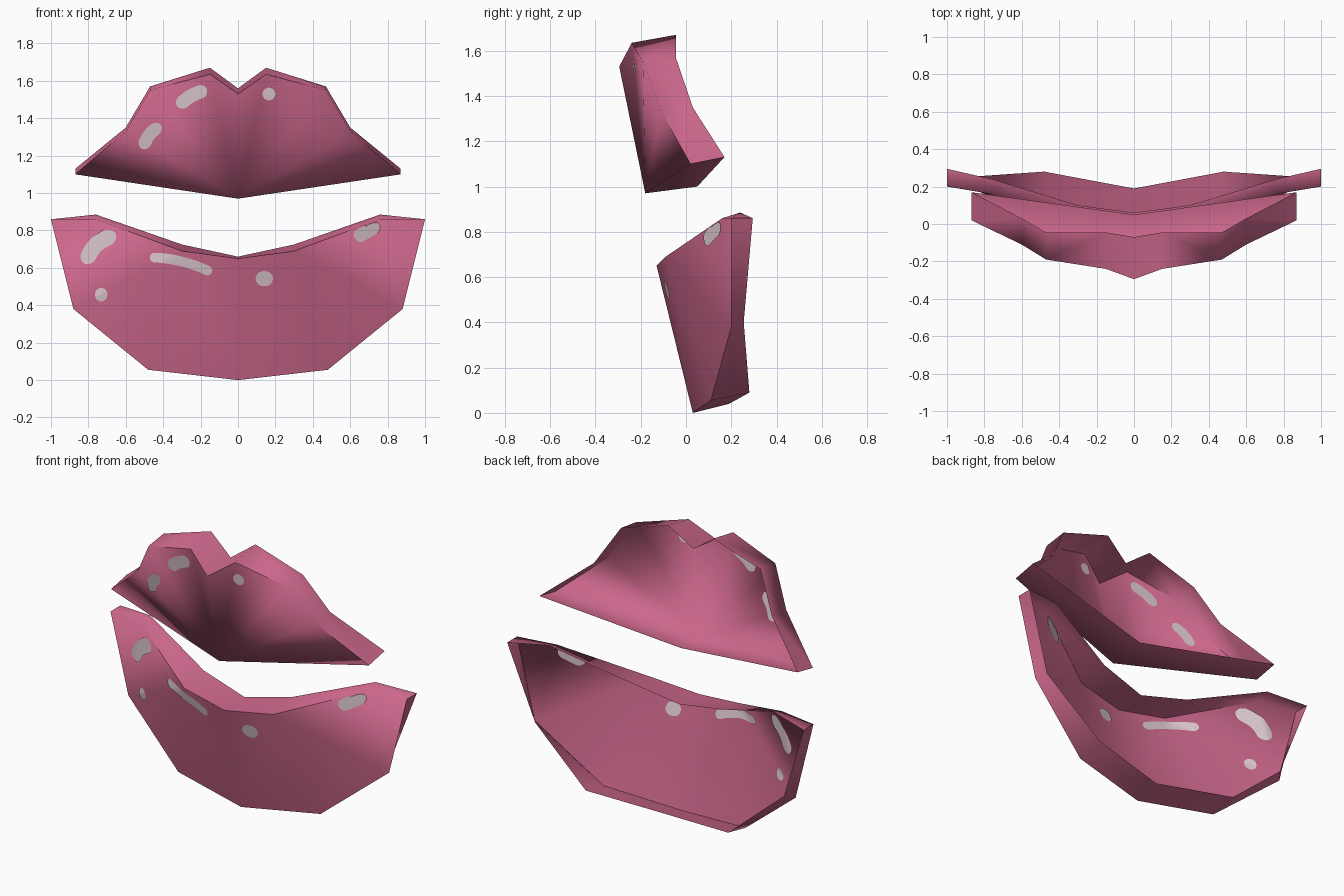
import bpy, bmesh, math
from mathutils import Vector
from mathutils.bvhtree import BVHTree

if "Cube" in bpy.data.objects:
    bpy.data.objects.remove(bpy.data.objects["Cube"])


def material(name, rgb):
    m = bpy.data.materials.new(name)
    m.diffuse_color = (*rgb, 1)
    m.use_nodes = True
    m.node_tree.nodes["Principled BSDF"].inputs["Base Color"].default_value = m.diffuse_color
    return m


PINK = material("lip pink", (0.60, 0.135, 0.262))
GLOSS = material("pale gloss", (0.73, 0.59, 0.63))


def finish(name, bm, mat, angle):
    me = bpy.data.meshes.new(name)
    bm.to_mesh(me)
    ob = bpy.data.objects.new(name, me)
    bpy.context.collection.objects.link(ob)
    me.materials.append(mat)
    bpy.ops.object.select_all(action='DESELECT')
    ob.select_set(True)
    bpy.context.view_layer.objects.active = ob
    bpy.ops.object.shade_smooth_by_angle(angle=math.radians(angle))
    return ob


def lip(name, rows):
    """Shell with a rim, open at the back.
    rows: front top, back top, back bottom, front bottom, from centre to corner; mirrored in x."""
    bm = bmesh.new()
    cache = {}
    back = []

    def vert(p, s):
        key = (p[0] * s + 0.0, p[1], p[2])
        if key not in cache:
            cache[key] = bm.verts.new(key)
        return cache[key]

    def face(points, s):
        vs = list(dict.fromkeys(vert(p, s) for p in points))
        return [bm.faces.new(vs)] if len(vs) > 2 else []

    for s in (1, -1):
        for i in range(len(rows[0]) - 1):
            for k in range(4):
                a, b = rows[k], rows[(k + 1) % 4]
                made = face((a[i], a[i + 1], b[i + 1], b[i]), s)
                if k == 1:
                    back += made
        face([r[-1] for r in rows], s)
    bmesh.ops.recalc_face_normals(bm, faces=bm.faces)
    bmesh.ops.delete(bm, geom=back, context='FACES')
    bmesh.ops.triangulate(bm, faces=bm.faces)
    tree = BVHTree.FromBMesh(bm)
    finish(name, bm, PINK, 82)
    bm.free()
    return tree


# upper lip: cupid's bow on top, single low point at the centre
f_corner, b_corner = (0.87, 0.02, 1.10), (0.87, 0.17, 1.13)
f_low, b_low = (0, -0.18, 0.97), (0, 0.05, 1.0)
upper = lip("upper_lip", [
    [(0, -0.295, 1.53), (0.15, -0.24, 1.635), (0.47, -0.19, 1.55), (0.6, -0.11, 1.33), f_corner],
    [(0, -0.07, 1.56), (0.15, -0.045, 1.67), (0.47, -0.045, 1.57), (0.6, 0.03, 1.35), b_corner],
    [b_low] * 4 + [b_corner],
    [f_low] * 4 + [f_corner],
])

# lower lip: curved bowl
f_side, b_side = (0.88, 0.2, 0.38), (0.84, 0.255, 0.40)
lower = lip("lower_lip", [
    [(0, -0.13, 0.65), (0.3, -0.09, 0.69), (0.76, 0.16, 0.86), (1, 0.2, 0.86)],
    [(0, 0.06, 0.66), (0.3, 0.1, 0.725), (0.76, 0.24, 0.885), (1, 0.295, 0.86)],
    [(0, 0.19, 0.04), (0.48, 0.28, 0.09), b_side, b_side],
    [(0, 0.03, 0), (0.48, 0.11, 0.055), f_side, f_side],
])


def gloss(name, tree, path, width, inner):
    """Thin rounded stroke along a 3-point front-view path, on the outer or inner side of the shell."""
    p0, p1, p2 = (Vector(p) for p in path)
    ctrl = 2 * p1 - (p0 + p2) / 2
    n, m = 20, 8
    bm = bmesh.new()
    grid = []
    for i in range(n + 1):
        t = (1 - math.cos(math.pi * i / n)) / 2
        c = (1 - t) ** 2 * p0 + 2 * t * (1 - t) * ctrl + t * t * p2
        d = (2 * (1 - t) * (ctrl - p0) + 2 * t * (p2 - ctrl)).normalized()
        length = (p2 - p0).length
        end = min(t, 1 - t) * length / min(width, length / 2)
        w = width * math.sqrt(max(0.001, 1 - max(0, 1 - end) ** 2))
        row = []
        for j in range(m + 1):
            q = c + Vector((-d.y, d.x)) * w * (2 * j / m - 1)
            loc, nor, _, _ = tree.ray_cast(Vector((q.x, -3, q.y)), Vector((0, 1, 0)))
            hit = loc is not None and nor.y < -0.5
            row.append(bm.verts.new(loc + nor * (-0.004 if inner else 0.004)) if hit else None)
        grid.append(row)
    for i in range(n):
        for j in range(m):
            q = (grid[i][j], grid[i + 1][j], grid[i + 1][j + 1], grid[i][j + 1])
            if all(q):
                bm.faces.new(q)
    # every patch faces away from the shell
    for f in bm.faces:
        f.normal_update()
        if (f.normal.y < 0) == inner:
            f.normal_flip()
    bmesh.ops.delete(bm, geom=[v for v in bm.verts if not v.link_faces], context='VERTS')
    finish(name, bm, GLOSS, 30)
    bm.free()


def dot(x, z, r):
    return [(x - r, z), (x, z), (x + r, z)]


marks = [
    ("upper_blob", upper, [(-0.32, 1.46), (-0.25, 1.52), (-0.165, 1.55)], 0.036),
    ("upper_side", upper, [(-0.505, 1.235), (-0.475, 1.31), (-0.41, 1.36)], 0.034),
    ("upper_dot", upper, dot(0.165, 1.53, 0.034), 0.034),
    ("lower_blob", lower, [(-0.81, 0.62), (-0.76, 0.72), (-0.65, 0.775)], 0.043),
    ("lower_streak", lower, [(-0.47, 0.655), (-0.3, 0.635), (-0.14, 0.575)], 0.026),
    ("lower_dot", lower, dot(0.14, 0.543, 0.046), 0.04),
    ("lower_corner", lower, [(0.625, 0.755), (0.68, 0.79), (0.755, 0.83)], 0.036),
    ("lower_small_dot", lower, dot(-0.73, 0.457, 0.033), 0.036),
]
for label, tree, path, width in marks:
    gloss(label + "_gloss_outer", tree, path, width, False)
    gloss(label + "_gloss_inner", tree, path, width, True)
